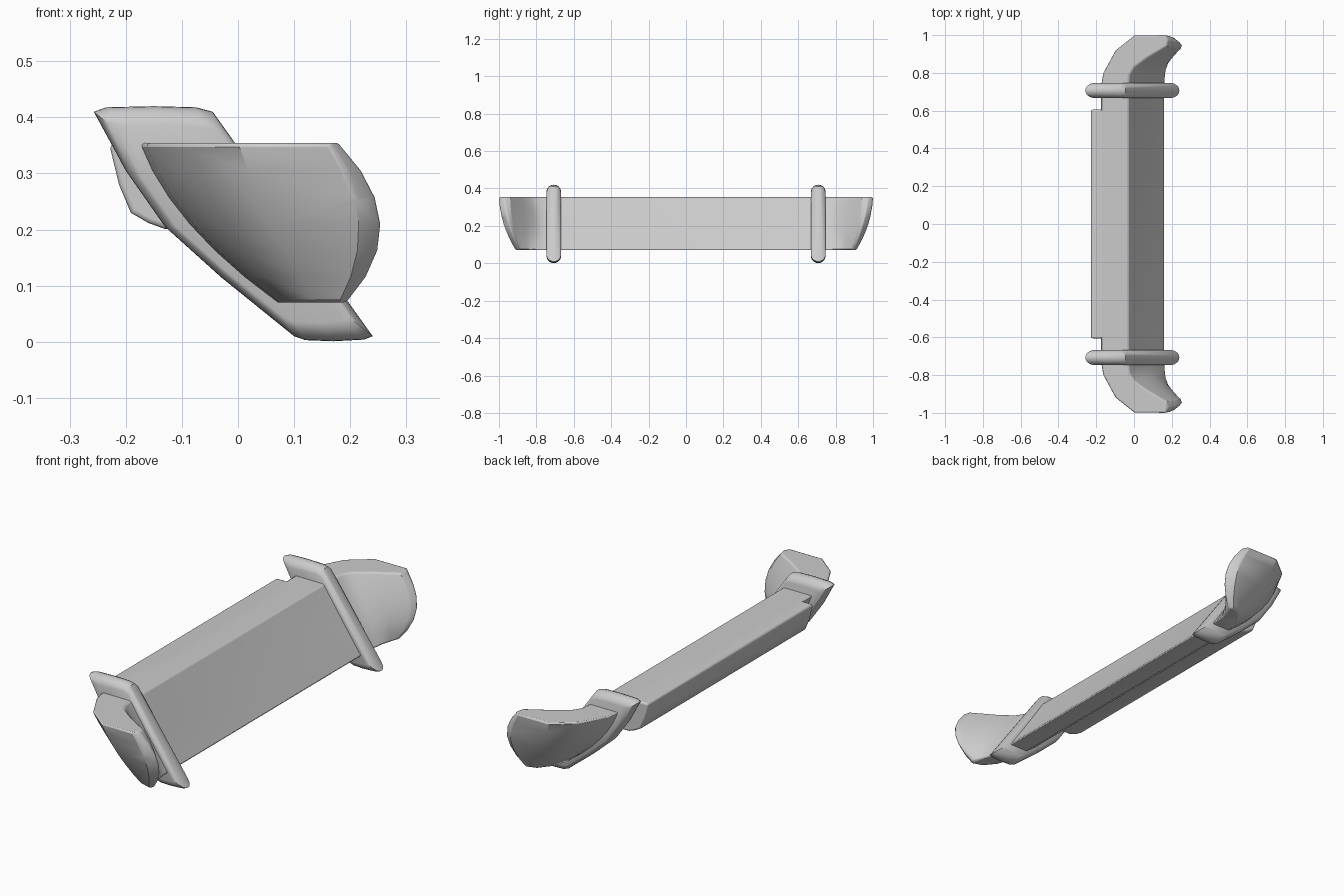
import bpy, bmesh, math
from mathutils import Vector

if "Cube" in bpy.data.objects:
    bpy.data.objects.remove(bpy.data.objects["Cube"])


def loft(name, rings, cap_start=True, mirror=True, bevel=0.0):
    """Skin closed rings of equal length, cap the ends, optionally mirror in y."""
    bm = bmesh.new()
    vr = [[bm.verts.new(p) for p in r] for r in rings]
    n = len(vr[0])
    for a, b in zip(vr, vr[1:]):
        for i in range(n):
            j = (i + 1) % n
            bm.faces.new((a[i], a[j], b[j], b[i]))
    if cap_start:
        bm.faces.new(vr[0])
    bm.faces.new(vr[-1])
    bmesh.ops.remove_doubles(bm, verts=bm.verts, dist=1e-4)
    bmesh.ops.recalc_face_normals(bm, faces=bm.faces)
    me = bpy.data.meshes.new(name)
    bm.to_mesh(me)
    bm.free()
    ob = bpy.data.objects.new(name, me)
    bpy.context.collection.objects.link(ob)
    if mirror:
        m = ob.modifiers.new("mirror", 'MIRROR')
        m.use_axis = (False, True, False)
    if bevel:
        b = ob.modifiers.new("bevel", 'BEVEL')
        b.width, b.segments = bevel, 3
        b.limit_method, b.angle_limit = 'ANGLE', math.radians(42)
    bpy.context.view_layer.objects.active = ob
    ob.select_set(True)
    bpy.ops.object.shade_smooth_by_angle(angle=math.radians(38))
    ob.select_set(False)
    return ob


def arc(a, m, b, steps=6):
    """Quadratic through three points."""
    a, m, b = Vector(a), Vector(m), Vector(b)
    out = []
    for k in range(steps + 1):
        t = k / steps
        out.append(a * (2*t - 1)*(t - 1) + m * 4*t*(1 - t) + b * t*(2*t - 1))
    return out


# bar with curled ends: (x, y) of outer top, mid, bottom, then inner bottom, mid, top
T, M, B = 0.354, 0.21, 0.07
stations = [
    ((-.177, 0), (-.088, 0), (.07, 0), (.163, 0), (.066, 0), (-.03, 0)),
    ((-.177, .73), (-.088, .73), (.07, .73), (.163, .73), (.066, .73), (-.03, .73)),
    ((-.165, .80), (-.080, .79), (.075, .78), (.165, .77), (.072, .775), (-.025, .79)),
    ((-.10, .92), (-.03, .88), (.10, .85), (.17, .815), (.10, .81), (0, .83)),
    ((0, 1), (.06, .96), (.135, .895), (.18, .85), (.155, .86), (.07, .88)),
    ((.165, 1), (.215, .975), (.18, .91), (.19, .885), (.236, .925), (.172, .94)),
    ((.18, .975), (.257, .945), (.195, .897), (.195, .897), (.257, .945), (.18, .975)),
]
rings = []
for st in stations:
    p = [(x, y, z) for (x, y), z in zip(st, (T, M, B, B, M, T))]
    rings.append(arc(*p[:3]) + arc(*p[3:]))

# split off the last ring as a ridge: its two halves coincide and are welded
bm_bar = loft("curled_bar", rings[:-1], cap_start=False)
me = bm_bar.data
bm = bmesh.new()
bm.from_mesh(me)
end = max((f for f in bm.faces), key=lambda f: len(f.verts))
bm.faces.remove(end)
bm.verts.ensure_lookup_table()


def nearest(p):
    return min(bm.verts, key=lambda v: (v.co - p).length)


last = [nearest(p) for p in rings[-2]]
ridge = [bm.verts.new(p) for p in rings[-1][:7]]
idx = list(range(7)) + list(range(6, -1, -1))
for i in range(14):
    j = (i + 1) % 14
    f = [last[i], last[j], ridge[idx[j]]]
    if idx[i] != idx[j]:
        f.append(ridge[idx[i]])
    bm.faces.new(f)
bmesh.ops.recalc_face_normals(bm, faces=bm.faces)
for f in bm.faces:
    f.smooth = True
bm.to_mesh(me)
bm.free()
b = bm_bar.modifiers.new("edge_round", 'BEVEL')
b.width, b.segments = 0.01, 2
b.limit_method, b.angle_limit = 'ANGLE', math.radians(45)

# collars around the bar near each end
collar = [(-.257, .41), (-.235, .418), (-.15, .42), (-.075, .418), (-.045, .41),
          (.24, .01), (.225, .004), (.17, .001), (.12, .003), (.10, .01), (-.03, .115),
          (-.13, .205), (-.20, .305)]
cx, cz = -0.008, 0.21
sections = []
for y, s in ((.668, .84), (.672, .90), (.683, .965), (.697, .995), (.707, 1),
             (.717, .995), (.731, .965), (.742, .90), (.746, .84)):
    sections.append([(cx + (x - cx) * s, y, cz + (z - cz) * s) for x, z in collar])
loft("collar", sections)

# backing strip behind the bar
strip = [(-.229, .35), (-.22, .354), (-.10, .354), (-.06, .20), (-.13, .201),
         (-.16, .212), (-.191, .23), (-.212, .28)]
loft("backing_strip", [[(x, y, z) for x, z in strip] for y in (-.605, .605)],
     mirror=False, bevel=0.008)
